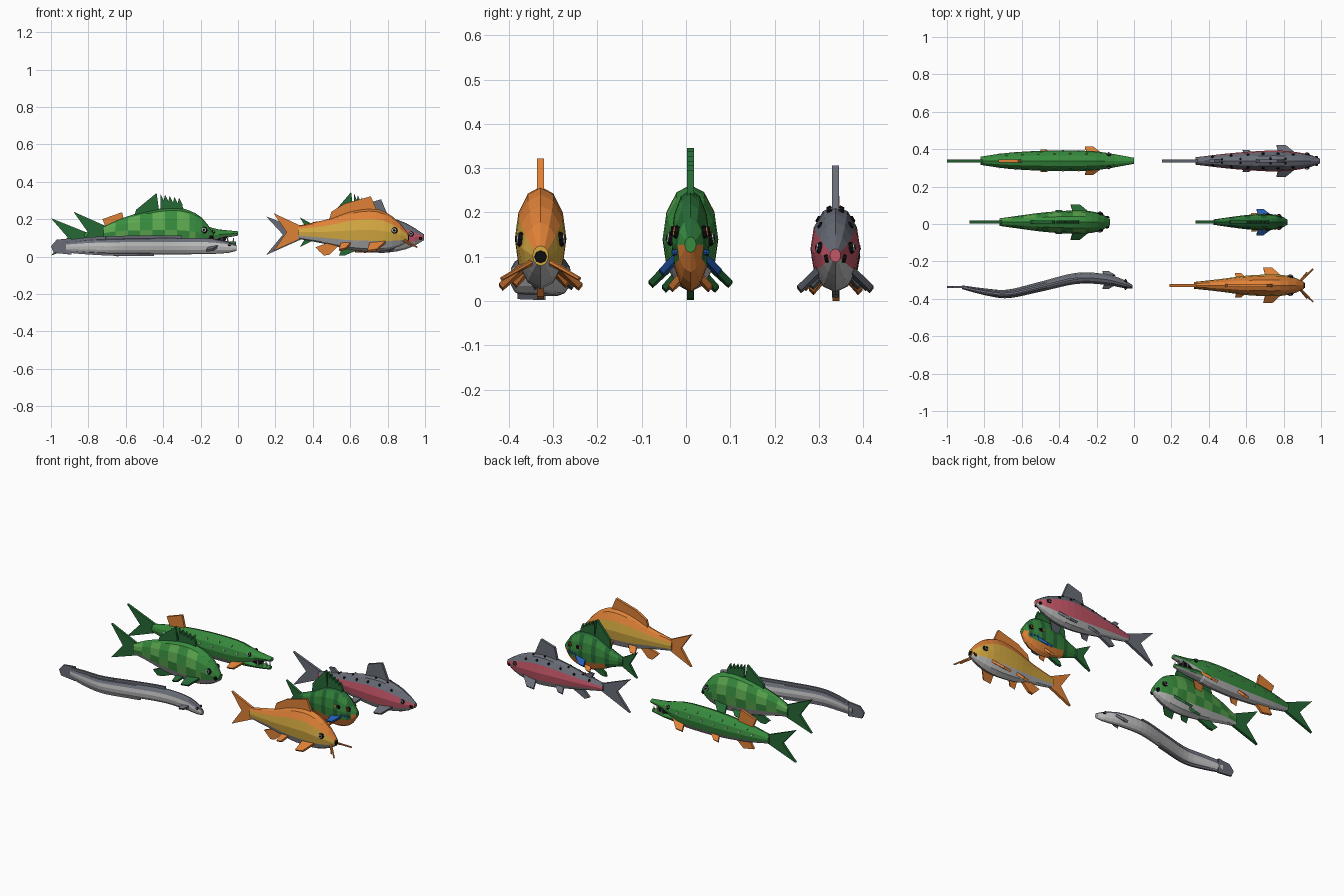
import bpy, bmesh, math
from mathutils import Vector

if "Cube" in bpy.data.objects:
    bpy.data.objects.remove(bpy.data.objects["Cube"])

# Palette
def mat(name, r, g, b):
    m = bpy.data.materials.new(name)
    m.diffuse_color = tuple((c / 255) ** 2.2 for c in (r, g, b)) + (1,)
    m.use_nodes = True
    m.node_tree.nodes["Principled BSDF"].inputs["Base Color"].default_value = m.diffuse_color
    return m

ORANGE = mat("orange", 222, 128, 58)
GOLD = mat("gold", 214, 170, 68)
PINK = mat("pink", 196, 88, 104)
SLATE = mat("slate", 104, 108, 118)
PALE = mat("pale_grey", 188, 188, 188)
GREEN = mat("green", 58, 138, 64)
LIME = mat("light_green", 92, 166, 80)
DARK = mat("dark_green", 42, 104, 56)
BLUE = mat("blue", 42, 92, 175)
BLACK = mat("black", 22, 22, 24)
SIDES = 12


def finish(name, bm, mats):
    bmesh.ops.recalc_face_normals(bm, faces=bm.faces[:])
    me = bpy.data.meshes.new(name)
    bm.to_mesh(me)
    bm.free()
    for m in mats:
        me.materials.append(m)
    ob = bpy.data.objects.new(name, me)
    bpy.context.collection.objects.link(ob)


def at(st, x):
    """Smoothly interpolated (y, top, bottom, half width) at x."""
    i = max(k for k in range(len(st) - 1) if k == 0 or st[k][0] <= x)
    a, b = st[i], st[i + 1]
    p, n = st[max(i - 1, 0)], st[min(i + 2, len(st) - 1)]
    h = b[0] - a[0]
    t = (x - a[0]) / h
    out = []
    for k in range(1, 5):
        m0 = (b[k] - p[k]) / (b[0] - p[0]) * h
        m1 = (n[k] - a[k]) / (n[0] - a[0]) * h
        out.append((2*t**3 - 3*t*t + 1) * a[k] + (t**3 - 2*t*t + t) * m0
                   + (3*t*t - 2*t**3) * b[k] + (t**3 - t*t) * m1)
    return out


def surface(st, x, deg, scale=1.0):
    """Point and outward normal on a body at an angle above the flank."""
    y, zt, zb, w = at(st, x)
    h, a = (zt - zb) / 2, math.radians(deg)
    p = Vector((x, y + w * scale * math.cos(a), (zt + zb) / 2 + h * scale * math.sin(a)))
    return p, Vector((0, math.cos(a) / w, math.sin(a) / h)).normalized()


def loft(name, st, mats, rule, n=14):
    """Faceted body; rule(ring, x, degrees) picks the colour of each face."""
    bm = bmesh.new()
    x0, x1 = st[0][0], st[-1][0]
    xs = [x0 + (x1 - x0) * i / n for i in range(n + 1)]
    rings = [[bm.verts.new(surface(st, x, 360 * k / SIDES)[0]) for k in range(SIDES)] for x in xs]
    for i in range(n):
        for k in range(SIDES):
            j = (k + 1) % SIDES
            f = bm.faces.new((rings[i][k], rings[i][j], rings[i + 1][j], rings[i + 1][k]))
            mid = math.radians(360 * (k + .5) / SIDES)
            f.material_index = rule(i, (xs[i] + xs[i + 1]) / 2, math.degrees(math.asin(math.sin(mid))))
    bm.faces.new(rings[0])
    bm.faces.new(rings[-1]).material_index = rule(n, x1, 0)
    finish(name, bm, mats)


def slab(name, pts, normal, m, thick=.016):
    """Flat polygon thickened evenly along its normal."""
    bm = bmesh.new()
    off = Vector(normal).normalized() * thick / 2
    a = [bm.verts.new(Vector(p) - off) for p in pts]
    b = [bm.verts.new(Vector(p) + off) for p in pts]
    bm.faces.new(a)
    bm.faces.new(b)
    for i in range(len(a)):
        j = (i + 1) % len(a)
        bm.faces.new((a[i], a[j], b[j], b[i]))
    finish(name, bm, [m])


def fin(name, y, pts, m, thick=.016):
    slab(name, [(x, y, z) for x, z in pts], (0, 1, 0), m, thick)


def tail(name, y, x0, x1, zs, m):
    """Forked tail: zs = upper tip, upper root, lower root, lower tip."""
    t, a, b, l = zs
    fin(name, y, [(x1, a), (x0, t), (x0 + (x1 - x0) * .45, (a + b) / 2), (x0, l), (x1, b)], m)


def spines(name, y, x0, x1, z0, z1, base, m, n=5):
    """Jagged spiny fin, falling from z0 at the rear to z1 in front."""
    pts, d = [(x0, base)], (x1 - x0) / n
    for i in range(n):
        z = z0 + (z1 - z0) * i / (n - 1)
        pts += [(x0 + d * i, z), (x0 + d * (i + .7), z - .035)]
    fin(name, y, pts + [(x1, base)], m)


def pair(name, st, x, deg, reach, drop, length, m):
    """Left and right fins swept back, out and down."""
    for s, side in ((1, "left"), (-1, "right")):
        p, _ = surface(st, x, deg, .9)
        y = at(st, x)[0]
        r = p.y - y
        q = [(x + length / 2, y + s * r, p.z + .008), (x - length / 2, y + s * r, p.z - .004),
             (x - length * .65, y + s * reach, p.z - drop - .006), (x - length * .1, y + s * reach, p.z - drop)]
        e1, e2 = Vector(q[1]) - Vector(q[0]), Vector(q[3]) - Vector(q[0])
        slab(f"{name}_{side}", q, e1.cross(e2), m, .014)


def disc(name, pos, nrm, r, depth, m, seg=8):
    bm = bmesh.new()
    bmesh.ops.create_cone(bm, cap_ends=True, segments=seg, radius1=r, radius2=r * .75, depth=depth)
    bm.transform(Vector((0, 0, 1)).rotation_difference(nrm).to_matrix().to_4x4())
    bmesh.ops.translate(bm, vec=pos, verts=bm.verts)
    finish(name, bm, [m])


def spots(name, st, xs, deg, r, m, depth=.008):
    """Mirrored discs along the body, on facet centres."""
    for x in xs:
        p, n = surface(st, x, deg, .975)
        y = at(st, x)[0]
        for s in (1, -1):
            disc(name, Vector((x, y + s * (p.y - y), p.z)), Vector((0, s * n.y, n.z)), r, depth, m)


def eyes(name, st, x, deg, r, iris=PALE):
    spots(name + "_rim", st, [x], deg, r * 1.2, BLACK, .010)
    spots(name + "_iris", st, [x], deg, r, iris, .016)
    spots(name + "_pupil", st, [x], deg, r * .55, BLACK, .021)


def rod(name, a, b, r, m):
    a, b = Vector(a), Vector(b)
    disc(name, (a + b) / 2, (b - a).normalized(), r, (b - a).length, m, 6)


def banded(i, x, d):
    return 0 if d > 30 else 1 if d > -30 else 2


# Whiskered orange fish
C = -.328
carp = [(.32, C, .165, .095, .018), (.48, C, .200, .065, .036), (.60, C, .243, .036, .052),
        (.72, C, .258, .026, .058), (.80, C, .232, .034, .055), (.87, C, .175, .058, .038), (.91, C, .125, .08, .018)]
loft("carp_body", carp, [ORANGE, GOLD, PALE], banded)
tail("carp_tail", C, .19, .345, (.232, .16, .10, .03), ORANGE)
fin("carp_dorsal_fin", C, [(.485, .19), (.50, .24), (.57, .283), (.71, .322), (.745, .24), (.6, .22)], ORANGE)
fin("carp_anal_fin", C, [(.50, .08), (.415, .05), (.46, .005), (.49, .01), (.54, .06)], ORANGE)
pair("carp_pectoral_fin", carp, .75, -40, .09, .04, .09, ORANGE)
pair("carp_pelvic_fin", carp, .58, -50, .06, .03, .06, ORANGE)
eyes("carp_eye", carp, .835, 10, .016)
disc("carp_mouth", Vector((.908, C, .10)), Vector((1, 0, 0)), .017, .012, BLACK)
for s in (1, -1):
    rod("carp_long_barbel", (.885, C + s * .015, .092), (.957, C + s * .088, .05), .006, ORANGE)
    rod("carp_short_barbel", (.885, C + s * .02, .085), (.925, C + s * .07, .06), .005, ORANGE)

# Pink sided fish
T = .337
trout = [(.33, T, .14, .095, .02), (.50, T, .175, .06, .04), (.65, T, .207, .03, .052), (.77, T, .215, .02, .056),
         (.88, T, .187, .034, .046), (.96, T, .143, .065, .028), (.995, T, .118, .088, .012)]
loft("trout_body", trout, [SLATE, PINK, PALE], banded)
tail("trout_tail", T, .15, .35, (.215, .138, .097, .008), SLATE)
fin("trout_dorsal_fin", T, [(.65, .195), (.67, .278), (.765, .306), (.81, .20)], SLATE)
fin("trout_adipose_fin", T, [(.42, .15), (.40, .185), (.43, .187), (.465, .16)], SLATE)
fin("trout_anal_fin", T, [(.48, .08), (.43, .03), (.46, .015), (.55, .06)], SLATE)
pair("trout_pectoral_fin", trout, .82, -38, .082, .035, .09, SLATE)
pair("trout_pelvic_fin", trout, .62, -50, .055, .025, .06, SLATE)
eyes("trout_eye", trout, .925, 14, .013)
spots("trout_spot", trout, [.42, .52, .61, .69, .77, .85], 45, .009, BLACK)
spots("trout_small_spot", trout, [.47, .57, .73, .81], 75, .007, BLACK)
spots("trout_mouth", trout, [.975], -15, .010, BLACK)

# Checkered spiny fish
B = .01
bass = [(-.72, B, .16, .09, .02), (-.62, B, .205, .07, .034), (-.50, B, .24, .04, .05), (-.36, B, .262, .022, .061),
        (-.27, B, .25, .024, .062), (-.19, B, .205, .045, .05), (-.14, B, .14, .075, .026), (-.128, B, .12, .085, .016)]


def checks(i, x, d):
    if d < -30:
        return 2
    if d > 60 or x > -.24:
        return 0
    return (i // 2 + (d > 0)) % 2


loft("bass_body", bass, [GREEN, LIME, PALE], checks, 18)
tail("bass_tail", B, -.88, -.70, (.24, .16, .09, .03), DARK)
fin("bass_soft_dorsal_fin", B, [(-.56, .20), (-.545, .25), (-.435, .34), (-.42, .23)], DARK)
spines("bass_spiny_fin", B, -.415, -.29, .335, .315, .23, DARK)
fin("bass_anal_fin", B, [(-.50, .07), (-.59, .03), (-.56, .003), (-.53, .005), (-.44, .04)], DARK)
pair("bass_pectoral_fin", bass, -.28, -35, .09, .038, .09, DARK)
pair("bass_pelvic_fin", bass, -.38, -55, .06, .025, .06, DARK)
eyes("bass_eye", bass, -.182, 15, .016)
spots("bass_mouth", bass, [-.145], -15, .014, BLACK)

# Long jawed fish
P = .338
pike = [(-.82, P, .128, .075, .022), (-.68, P, .155, .048, .042), (-.50, P, .174, .028, .053),
        (-.32, P, .18, .024, .055), (-.20, P, .172, .035, .05), (-.12, P, .148, .085, .038), (0, P, .135, .112, .016)]
loft("pike_body", pike, [GREEN, GREEN, PALE], banded, 16)
jaw = [(-.19, P, .10, .04, .04), (-.10, P, .082, .048, .032), (-.01, P, .08, .058, .013)]
loft("pike_lower_jaw", jaw, [GREEN, GREEN, PALE], banded, 4)
fin("pike_mouth", P, [(-.15, .125), (-.05, .118), (-.07, .08), (-.15, .07)], BLACK, .04)
for s in (1, -1):
    for x in (-.025, -.055, -.085):
        rod("pike_tooth", (x, P + s * (.012 - x * .12), .075), (x, P + s * (.012 - x * .12), .1), .004, PALE)
tail("pike_tail", P, -1, -.80, (.205, .125, .078, .005), DARK)
fin("pike_dorsal_fin", P, [(-.70, .14), (-.725, .20), (-.62, .237), (-.60, .15)], ORANGE)
fin("pike_anal_fin", P, [(-.68, .06), (-.71, .012), (-.64, 0), (-.59, .045)], ORANGE)
pair("pike_pectoral_fin", pike, -.21, -38, .072, .03, .08, ORANGE)
pair("pike_pelvic_fin", pike, -.46, -50, .055, .025, .06, ORANGE)
eyes("pike_eye", pike, -.135, 30, .012)
spots("pike_spot", pike, [-.72 + .085 * i for i in range(7)], 15, .007, PALE)
spots("pike_upper_spot", pike, [-.68 + .085 * i for i in range(6)], 45, .007, LIME)

# Small deep fish with an orange breast
sun = [(.425, B, .155, .10, .014), (.50, B, .185, .075, .025), (.60, B, .24, .032, .038), (.68, B, .252, .02, .043),
       (.75, B, .232, .034, .039), (.80, B, .18, .072, .027), (.822, B, .145, .11, .013)]


def sunny(i, x, d):
    if x > .55 and (d < -30 or (x > .79 and d < 0)):
        return 2
    return 0 if d > 60 or i % 3 == 0 else 1


loft("sunfish_body", sun, [DARK, GREEN, ORANGE], sunny)
tail("sunfish_tail", B, .33, .44, (.21, .15, .105, .05), DARK)
fin("sunfish_soft_dorsal_fin", B, [(.51, .17), (.515, .24), (.605, .345), (.62, .22)], DARK)
spines("sunfish_spiny_fin", B, .62, .725, .338, .295, .22, DARK)
fin("sunfish_anal_fin", B, [(.60, .06), (.55, .03), (.54, .005), (.57, .005), (.65, .04)], DARK)
pair("sunfish_pectoral_fin", sun, .70, -25, .066, .025, .07, BLUE)
pair("sunfish_pelvic_fin", sun, .66, -55, .045, .02, .05, ORANGE)
eyes("sunfish_eye", sun, .775, 20, .014, ORANGE)
spots("sunfish_ear", sun, [.715], 12, .014, BLACK)
spots("sunfish_ear_edge", sun, [.697], 12, .009, ORANGE)
spots("sunfish_cheek_mark", sun, [.735, .755, .775], -14, .008, BLUE)

# Eel with an S shaped spine
eel = [(-.92, -.338, .075, .03, .010), (-.80, -.362, .09, .02, .018), (-.68, -.374, .096, .014, .023),
       (-.50, -.335, .1, .012, .027), (-.30, -.290, .1, .012, .030), (-.14, -.298, .096, .014, .028),
       (-.05, -.322, .08, .02, .022), (-.008, -.336, .062, .03, .010)]
loft("eel_body", eel, [SLATE, PALE], lambda i, x, d: 0 if d > 30 else 1, 24)


def ribbon(name, x0, x1, top, rise, n=12):
    """Low fin following the curved spine."""
    for i in range(n):
        a, b = (x0 + (x1 - x0) * k / n for k in (i, i + 1))
        q = []
        for x, out in ((a, 0), (b, 0), (b, 1), (a, 1)):
            y, zt, zb, _ = at(eel, x)
            z = zt - .01 if top else zb + .01
            q.append((x, y, z + out * rise))
        slab(name, q, (at(eel, a)[0] - at(eel, b)[0], b - a, 0), SLATE, .012)


ribbon("eel_back_fin", -.91, -.30, True, .023)
ribbon("eel_belly_fin", -.91, -.45, False, -.019)
fin("eel_tail", -.337, [(-.89, .098), (-.97, .09), (-1, .055), (-.985, .02), (-.89, .01)], SLATE, .012)
pair("eel_pectoral_fin", eel, -.13, -10, .045, .012, .06, SLATE)
eyes("eel_eye", eel, -.045, 30, .008)
